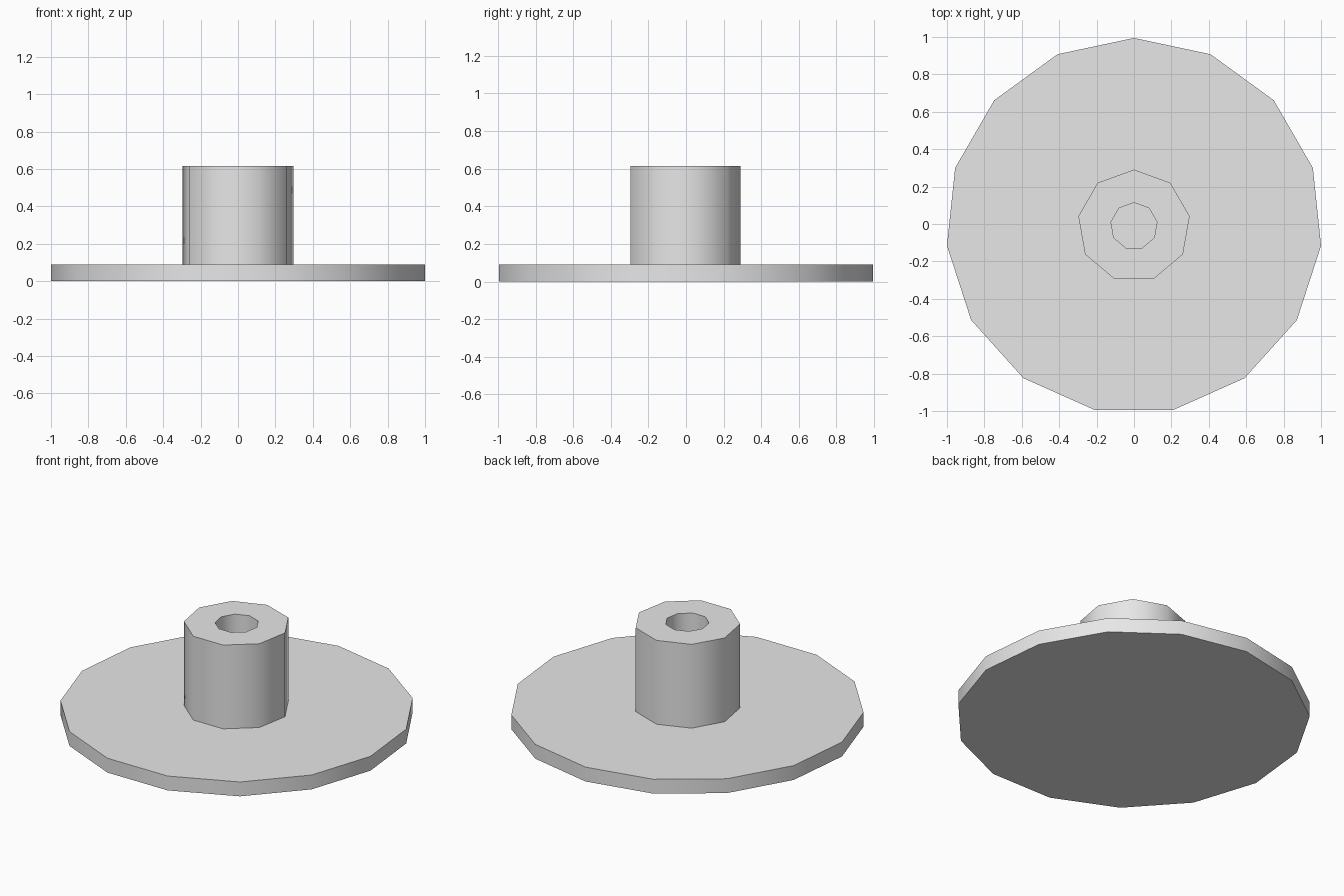
import bpy
import bmesh
from math import pi, sin, cos, radians

cube = bpy.data.objects.get("Cube")
if cube:
    bpy.data.objects.remove(cube, do_unlink=True)

CENTRE_Y = -0.011
DISC_TOP = 0.09
COLLAR_TOP = 0.615

grey = bpy.data.materials.new("plain grey")
grey.use_nodes = True
grey.diffuse_color = (0.8, 0.8, 0.8, 1)
grey.node_tree.nodes["Principled BSDF"].inputs["Base Color"].default_value = grey.diffuse_color


def turned_part(name, sides, profile, capped):
    """Sweep (radius, height) points round the axis, with one corner at the back."""
    bm = bmesh.new()
    rings = []
    for radius, z in profile:
        angles = [pi / 2 + 2 * pi * i / sides for i in range(sides)]
        rings.append([bm.verts.new((radius * cos(a), CENTRE_Y + radius * sin(a), z)) for a in angles])
    for low, high in zip(rings, rings[1:]):
        for i in range(sides):
            j = (i + 1) % sides
            bm.faces.new((low[i], low[j], high[j], high[i]))
    if capped:
        bm.faces.new(rings[0][::-1])
        bm.faces.new(rings[-1])
    mesh = bpy.data.meshes.new(name)
    bm.to_mesh(mesh)
    bm.free()
    mesh.materials.append(grey)
    part = bpy.data.objects.new(name, mesh)
    bpy.context.collection.objects.link(part)
    # Smooth round the sides, crisp at the rims
    bpy.ops.object.select_all(action="DESELECT")
    part.select_set(True)
    bpy.context.view_layer.objects.active = part
    bpy.ops.object.shade_smooth_by_angle(angle=radians(60))
    return part


# Flat base disc
turned_part("base_disc", 15, [(1.0055, 0), (1.0055, DISC_TOP)], True)

# Hollow collar, its bore closed below by the disc
turned_part("collar", 9, [(0.302, DISC_TOP), (0.302, COLLAR_TOP),
                          (0.125, COLLAR_TOP), (0.125, DISC_TOP)], False)
